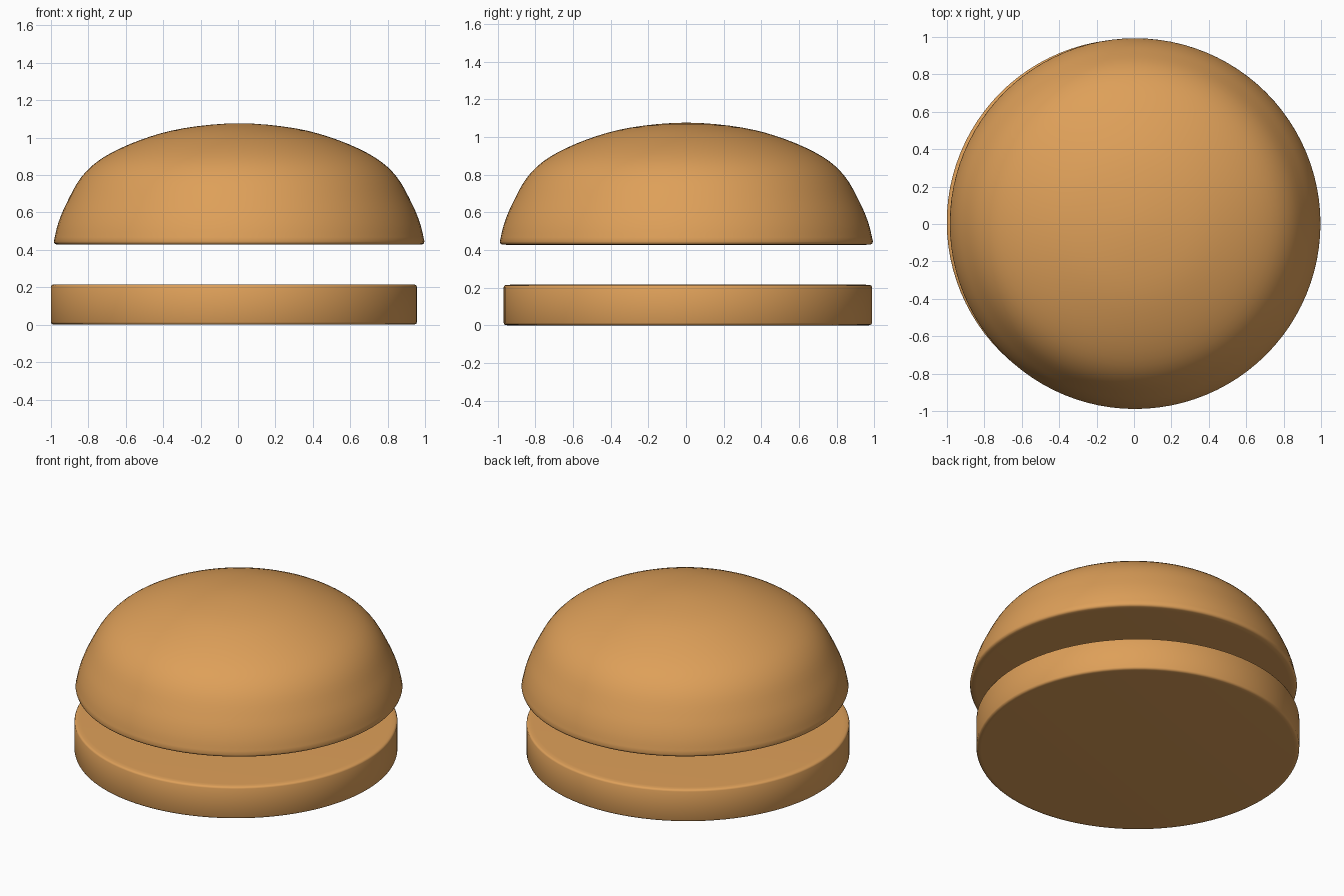
import bpy, bmesh
from math import tau
from mathutils import Vector

if "Cube" in bpy.data.objects:
    bpy.data.objects.remove(bpy.data.objects["Cube"])

bread = bpy.data.materials.new("toasted_bread")
bread.diffuse_color = (0.73, 0.35, 0.10, 1)
bread.use_nodes = True
bread.node_tree.nodes["Principled BSDF"].inputs["Base Color"].default_value = bread.diffuse_color


def smooth_curve(pts, steps=4):
    """Catmull-Rom curve through (radius, z) points."""
    p = [Vector(q) for q in pts]
    p = [2 * p[0] - p[1]] + p + [Vector((-p[-2].x, p[-2].y))]
    out = []
    for a, b, c, d in zip(p, p[1:], p[2:], p[3:]):
        for i in range(steps):
            t = i / steps
            out.append(0.5 * (2 * b + (c - a) * t + (2 * a - 5 * b + 4 * c - d) * t**2
                              + (3 * b - a - 3 * c + d) * t**3))
    return out + [p[-2]]


def lathe(name, profile, centre, segments=96):
    """Spin a (radius, z) profile round the z axis into a closed solid."""
    bm = bmesh.new()
    verts = [bm.verts.new((r, 0, z)) for r, z in profile]
    edges = [bm.edges.new(pair) for pair in zip(verts, verts[1:])]
    bmesh.ops.spin(bm, geom=verts + edges, axis=(0, 0, 1), cent=(0, 0, 0),
                   angle=tau, steps=segments)
    bmesh.ops.remove_doubles(bm, verts=bm.verts, dist=1e-5)
    bmesh.ops.recalc_face_normals(bm, faces=bm.faces)
    mesh = bpy.data.meshes.new(name)
    bm.to_mesh(mesh)
    bm.free()
    mesh.materials.append(bread)
    mesh.shade_smooth()
    obj = bpy.data.objects.new(name, mesh)
    obj.location = (*centre, 0)
    bpy.context.collection.objects.link(obj)
    return obj


# Domed top bun with a flat underside and small rounded rim
dome = smooth_curve([(0.991, 0.445), (0.968, 0.54), (0.925, 0.645), (0.843, 0.79),
                     (0.725, 0.895), (0.53, 0.987), (0.30, 1.05), (0, 1.077)])
lathe("top_bun", [(0, 0.428), (0.95, 0.428), (0.978, 0.429), (0.987, 0.434)] + dome,
      (0.006, 0.002))

# Disc-shaped bottom bun, slightly off centre
lathe("bottom_bun", [(0, 0), (0.95, 0), (0.966, 0.001), (0.975, 0.005), (0.979, 0.014),
                     (0.979, 0.203), (0.975, 0.211), (0.966, 0.215), (0.94, 0.216),
                     (0, 0.216)], (-0.022, 0.01))
